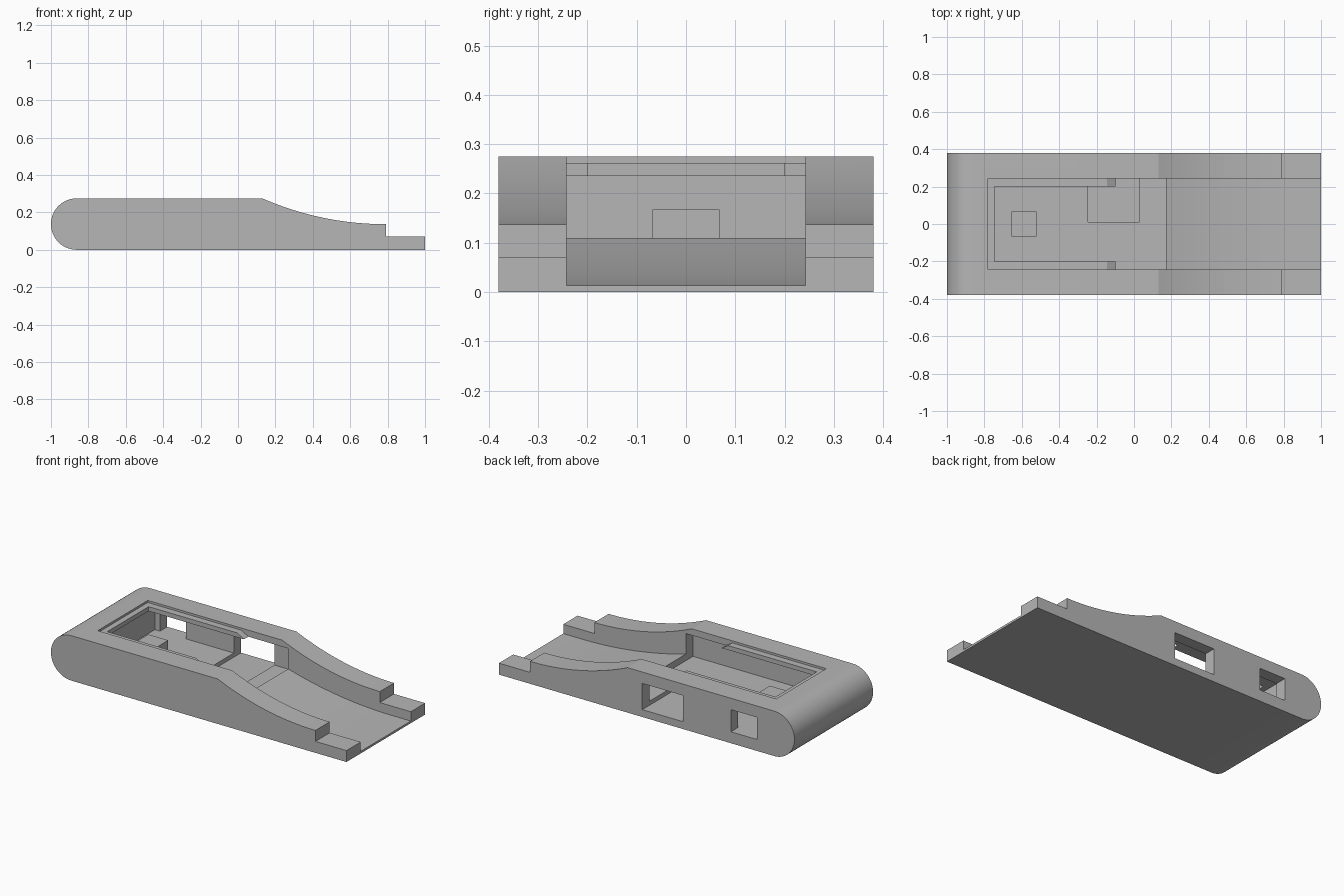
import bpy, bmesh, math

cube = bpy.data.objects.get("Cube")
if cube:
    bpy.data.objects.remove(cube, do_unlink=True)

grey = bpy.data.materials.new("plain_grey")
grey.use_nodes = True
grey.diffuse_color = (0.47, 0.47, 0.47, 1)
grey.node_tree.nodes["Principled BSDF"].inputs["Base Color"].default_value = (0.47, 0.47, 0.47, 1)


def prism(name, profile, y0, y1):
    """Extrude an x-z profile from y0 to y1."""
    bm = bmesh.new()
    face = bm.faces.new([bm.verts.new((x, y0, z)) for x, z in profile])
    new = bmesh.ops.extrude_face_region(bm, geom=[face])["geom"]
    verts = [g for g in new if isinstance(g, bmesh.types.BMVert)]
    bmesh.ops.translate(bm, verts=verts, vec=(0, y1 - y0, 0))
    bmesh.ops.recalc_face_normals(bm, faces=bm.faces)
    mesh = bpy.data.meshes.new(name)
    bm.to_mesh(mesh)
    bm.free()
    mesh.materials.append(grey)
    obj = bpy.data.objects.new(name, mesh)
    bpy.context.collection.objects.link(obj)
    return obj


def box(name, x0, x1, y0, y1, z0, z1):
    return prism(name, [(x0, z0), (x1, z0), (x1, z1), (x0, z1)], y0, y1)


def dip(x0, z0, x1, z1, steps=20):
    """Concave arc from a high point down to a level tangent at the end."""
    dx, dz = x1 - x0, z0 - z1
    r = (dx * dx + dz * dz) / (2 * dz)
    a = math.asin(dx / r)
    angles = [a * (1 - i / steps) for i in range(steps + 1)]
    return [(x1 - r * math.sin(t), z1 + r * (1 - math.cos(t))) for t in angles]


# Body: rounded nose, flat top, sweeping tail with a low end step
height, half_width, channel = 0.275, 0.38, 0.242
r = height / 2
nose = [(-1 + r - r * math.sin(t), r - r * math.cos(t))
        for t in (math.pi * (1 - i / 32) for i in range(33))]
outline = dip(0.13, height, 0.79, 0.137) + [(0.79, 0.07), (1, 0.07), (1, 0)]
body = prism("body", nose[::-1] + outline, -half_width, half_width)

# Tail channel with a curved ramp and sloped ends for the hatch ledges
ramp = dip(0.17, 0.11, 0.87, 0.013)
channel_profile = [(-0.19, 0.289), (-0.1, 0.235), (-0.1, 0.15)] + ramp
channel_profile += [(1.1, 0.013), (1.1, 0.4), (-0.19, 0.4)]

cutters = [
    box("pocket_cut", -0.78, 0.17, -0.31, 0.31, 0.07, 0.235),
    box("hatch_rim_cut", -0.78, 0.5, -channel, channel, 0.262, 0.4),
    box("hatch_opening_cut", -0.745, 0, -0.2, 0.2, 0.2, 0.3),
    prism("channel_cut", channel_profile, -channel, channel),
    box("large_window_cut", -0.245, 0.03, 0.01, 0.45, 0.045, 0.205),
    box("small_window_cut", -0.745, -0.57, 0.25, 0.45, 0.07, 0.205),
]

bpy.context.view_layer.objects.active = body
for cutter in cutters:
    cutter.hide_render = True
    mod = body.modifiers.new(cutter.name, "BOOLEAN")
    mod.operation, mod.solver, mod.object = "DIFFERENCE", "EXACT", cutter
    bpy.ops.object.modifier_apply(modifier=mod.name)
    bpy.data.objects.remove(cutter, do_unlink=True)

# Support post on the pocket floor
box("support_post", -0.655, -0.52, -0.068, 0.068, 0.06, 0.167)

# Smooth the curves, keep the edges crisp
bpy.ops.object.select_all(action="DESELECT")
body.select_set(True)
bpy.ops.object.shade_smooth_by_angle(angle=math.radians(20))
